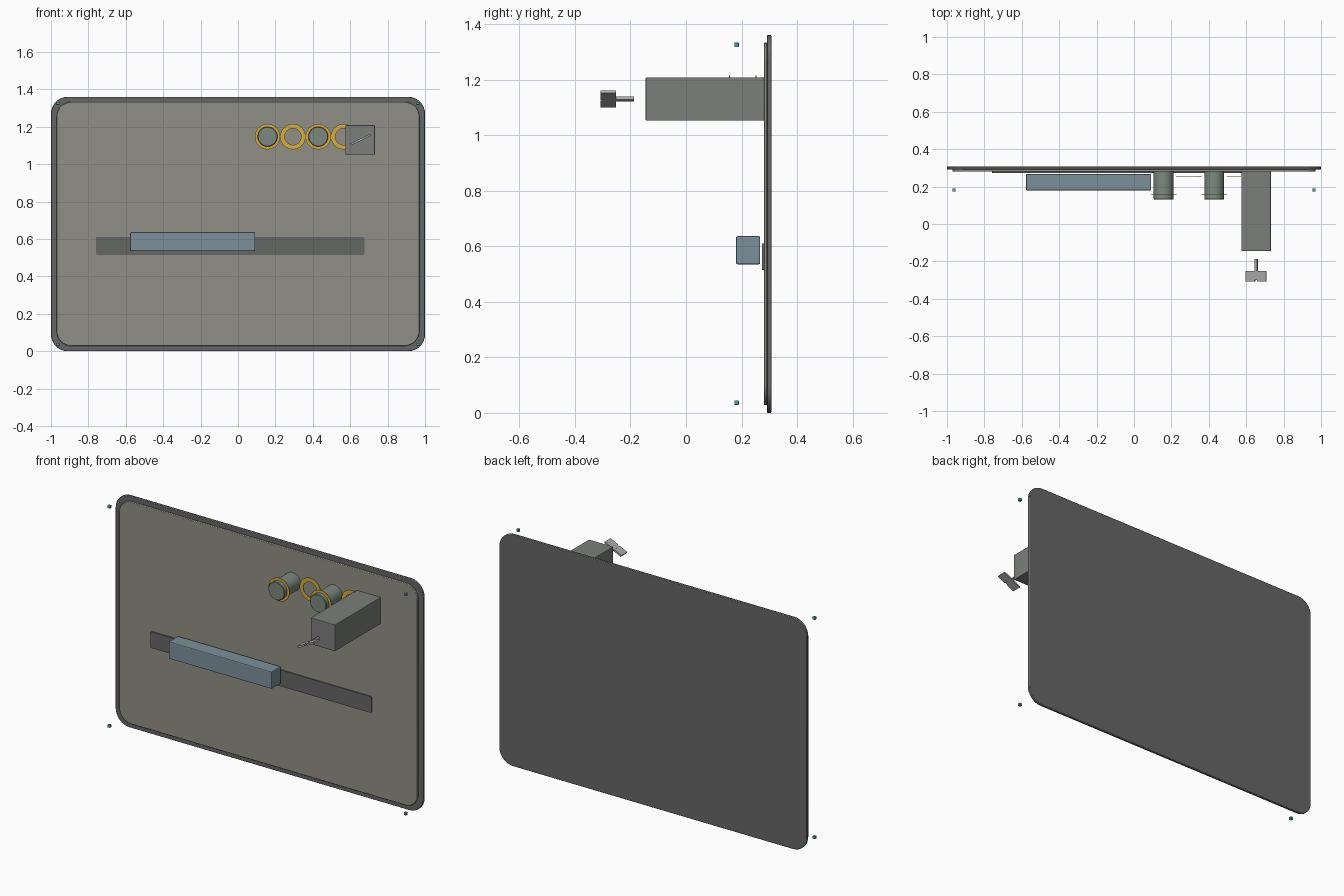
import bpy, bmesh
from math import sin, cos, pi, radians
from mathutils import Matrix

if "Cube" in bpy.data.objects:
    bpy.data.objects.remove(bpy.data.objects["Cube"])


def material(name, rgb):
    m = bpy.data.materials.new(name)
    m.diffuse_color = (*rgb, 1)
    m.use_nodes = True
    m.node_tree.nodes["Principled BSDF"].inputs["Base Color"].default_value = m.diffuse_color
    return m


DARK = material("dark_grey", (0.13, 0.135, 0.13))
PANEL = material("warm_grey", (0.28, 0.28, 0.24))
GREY = material("mid_grey", (0.2, 0.21, 0.2))
BLUE = material("slate_blue", (0.2, 0.28, 0.33))
GREEN = material("grey_green", (0.2, 0.25, 0.21))
GOLD = material("gold", (0.68, 0.43, 0.05))
TEAL = material("teal", (0.1, 0.33, 0.4))
STEEL = material("steel", (0.4, 0.4, 0.4))


def finish(bm, name, mat, smooth=False, bevel=0):
    bmesh.ops.recalc_face_normals(bm, faces=bm.faces)
    me = bpy.data.meshes.new(name)
    bm.to_mesh(me)
    bm.free()
    me.materials.append(mat)
    ob = bpy.data.objects.new(name, me)
    bpy.context.collection.objects.link(ob)
    if bevel:
        mod = ob.modifiers.new("bevel", 'BEVEL')
        mod.width, mod.segments = bevel, 2
    if smooth:
        bpy.context.view_layer.objects.active = ob
        ob.select_set(True)
        bpy.ops.object.shade_smooth_by_angle(angle=radians(35))
        ob.select_set(False)
    return ob


def box(name, mat, x, y, z, bevel=0):
    bm = bmesh.new()
    bmesh.ops.create_cube(bm, size=1)
    for v in bm.verts:
        for i, (a, b) in enumerate((x, y, z)):
            v.co[i] = (a + b) / 2 + v.co[i] * (b - a)
    return finish(bm, name, mat, bevel=bevel)


def rounded_plate(name, mat, x, y, z, r, bevel=0):
    """Rounded rectangle in XZ, extruded along y."""
    bm = bmesh.new()
    corners = ((x[1] - r, z[1] - r), (x[0] + r, z[1] - r),
               (x[0] + r, z[0] + r), (x[1] - r, z[0] + r))
    verts = []
    for q, (cx, cz) in enumerate(corners):
        for i in range(9):
            a = (q + i / 8) * pi / 2
            verts.append(bm.verts.new((cx + r * cos(a), y[0], cz + r * sin(a))))
    face = bm.faces.new(verts)
    ext = bmesh.ops.extrude_face_region(bm, geom=[face])["geom"]
    for v in ext:
        if isinstance(v, bmesh.types.BMVert):
            v.co.y = y[1]
    return finish(bm, name, mat, True, bevel)


def lathe(name, mat, profile, x, z, closed, n=40):
    """Revolve (radius, y) points about a y-directed axis."""
    bm = bmesh.new()
    rings = [[bm.verts.new((x + r * cos(2 * pi * i / n), y, z + r * sin(2 * pi * i / n)))
              for i in range(n)] for r, y in profile]
    pairs = list(zip(rings, rings[1:]))
    if closed:
        pairs.append((rings[-1], rings[0]))
    else:
        bm.faces.new(rings[0])
        bm.faces.new(rings[-1])
    for a, b in pairs:
        for i in range(n):
            j = (i + 1) % n
            bm.faces.new((a[i], a[j], b[j], b[i]))
    return finish(bm, name, mat, True)


# Main panel: dark backing and lighter front
rounded_plate("back_plate", DARK, (-1, 1), (0.291, 0.307), (0, 1.36), 0.09, 0.003)
rounded_plate("front_plate", PANEL, (-0.97, 0.97), (0.28, 0.292), (0.028, 1.333), 0.08, 0.003)

# Slot strip and sliding bar
rounded_plate("slot_strip", DARK, (-0.76, 0.675), (0.273, 0.281), (0.515, 0.61), 0.008)
box("slide_bar", BLUE, (-0.577, 0.092), (0.18, 0.267), (0.535, 0.636), 0.005)

# Round buttons with rings; alternate rings lie near the panel
for i in range(4):
    x, z = 0.158 + i * 0.1355, 1.147
    y = 0.252 if i % 2 else 0.157
    lathe(f"ring_{i + 1}", GOLD, ((0.068, y - 0.002), (0.068, y + 0.002),
                                  (0.044, y + 0.002), (0.044, y - 0.002)), x, z, True)
    if i % 2 == 0:
        lathe(f"button_{i + 1}", GREEN, ((0.05, 0.13), (0.053, 0.133), (0.053, 0.28)),
              x, z, False)

# Lock housing
box("lock_housing", GREY, (0.574, 0.732), (-0.145, 0.281), (1.052, 1.208), 0.003)

# Key: stem and two grip wings, twisted about its long axis
turn = (Matrix.Translation((0.653, 0, 1.13)) @ Matrix.Rotation(radians(-26), 4, 'Y'))
for name, x, y, h in (("key_stem", (-0.008, 0.008), (-0.3, -0.188), 0.006),
                      ("key_wing_left", (-0.06, -0.007), (-0.307, -0.252), 0.005),
                      ("key_wing_right", (0.007, 0.06), (-0.307, -0.252), 0.005)):
    box(name, STEEL, x, y, (-h, h)).matrix_world = turn

# Corner markers floating in front of the panel
for x in (-0.963, 0.963):
    for z in (0.037, 1.325):
        box("corner_marker", TEAL, (x - 0.008, x + 0.008), (0.174, 0.19),
            (z - 0.008, z + 0.008), 0.002)
